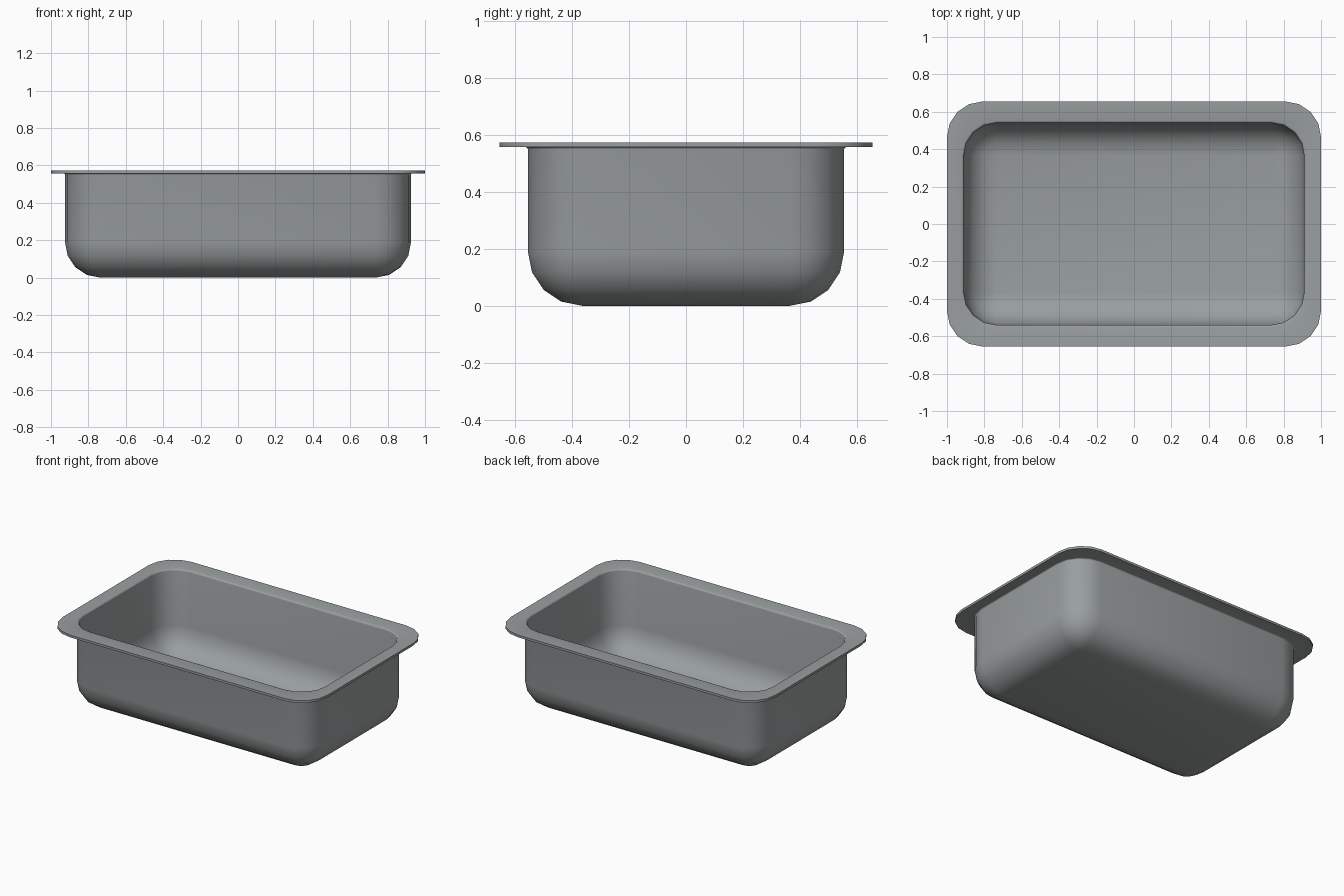
import bpy, bmesh, math

if "Cube" in bpy.data.objects:
    bpy.data.objects.remove(bpy.data.objects["Cube"])

STEPS = 4          # facets per rounded corner
R = 0.19           # outer corner radius of the bowl
WALL = 0.015       # sheet thickness
CX, CY = 0.735, 0.365   # corner arc centres of the bowl
TOP, UNDER = 0.573, 0.557


def ring(bm, cx, cy, r, z):
    """Rounded-rectangle loop of vertices at height z."""
    verts = []
    for q, (sx, sy) in enumerate(((1, 1), (-1, 1), (-1, -1), (1, -1))):
        for i in range(STEPS + 1):
            a = math.pi / 2 * (q + i / STEPS)
            verts.append(bm.verts.new((sx * cx + r * math.cos(a),
                                       sy * cy + r * math.sin(a), z)))
    return verts


def quarter(n):
    return [math.pi / 2 * i / n for i in range(n + 1)]


# Profile of the sheet: (corner centre x, y, radius, z)
profile = []
# outside bottom curve
profile += [(CX, CY, R * math.sin(a), R - R * math.cos(a)) for a in quarter(STEPS)]
# small fillet under the rim
f = 0.008
profile += [(CX, CY, R + f - f * math.cos(a), UNDER - f + f * math.sin(a)) for a in quarter(3)]
# flat rim
profile += [(0.81, 0.465, 0.19, UNDER), (0.81, 0.465, 0.19, TOP)]
# rounded inner lip
ri, g = R - WALL, 0.012
profile += [(CX, CY, ri + g - g * math.sin(a), TOP - g + g * math.cos(a)) for a in quarter(3)]
# inside bottom curve
profile += [(CX, CY, ri * math.cos(a), R - ri * math.sin(a)) for a in quarter(STEPS)]

# Loft the profile rings into one closed sheet
bm = bmesh.new()
rings = [ring(bm, *p) for p in profile]
for lo, hi in zip(rings, rings[1:]):
    n = len(lo)
    for i in range(n):
        j = (i + 1) % n
        bm.faces.new((lo[i], lo[j], hi[j], hi[i]))

# Base and floor panels
for end in (rings[0], rings[-1]):
    bm.faces.new([end[k * (STEPS + 1)] for k in range(4)])
bmesh.ops.remove_doubles(bm, verts=bm.verts, dist=1e-4)
bmesh.ops.recalc_face_normals(bm, faces=bm.faces)

mesh = bpy.data.meshes.new("basin")
bm.to_mesh(mesh)
bm.free()
basin = bpy.data.objects.new("basin", mesh)
bpy.context.collection.objects.link(basin)

# Grey metal colour
mat = bpy.data.materials.new("steel grey")
mat.diffuse_color = (0.32, 0.345, 0.345, 1)
mat.use_nodes = True
mat.node_tree.nodes["Principled BSDF"].inputs["Base Color"].default_value = mat.diffuse_color
mesh.materials.append(mat)

# Smooth curves, crisp rim edges
bpy.context.view_layer.objects.active = basin
basin.select_set(True)
bpy.ops.object.shade_smooth_by_angle(angle=math.radians(40))
